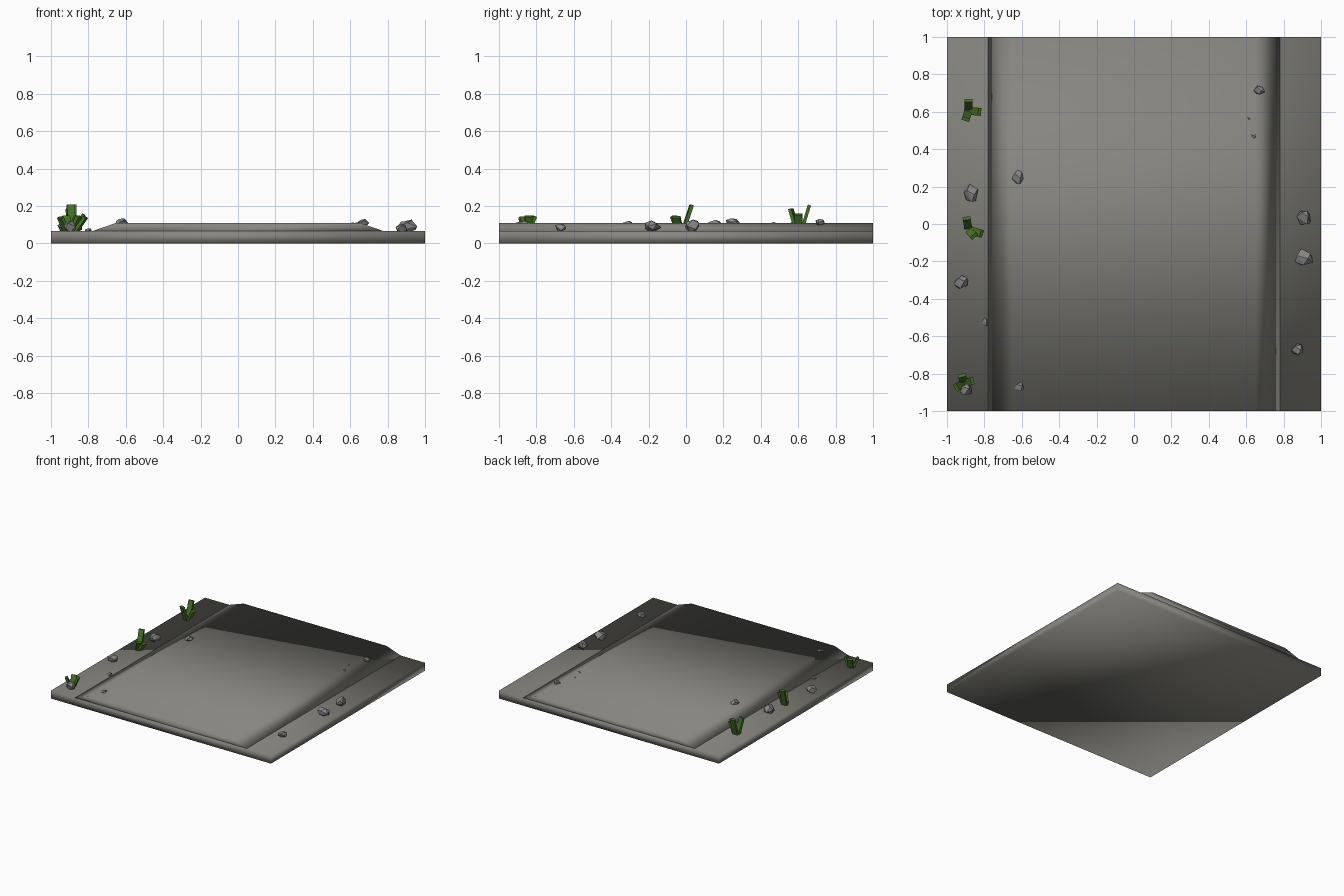
import bpy, bmesh, math, random
from mathutils import Vector

if "Cube" in bpy.data.objects:
    bpy.data.objects.remove(bpy.data.objects["Cube"])

random.seed(7)


def material(name, rgb):
    m = bpy.data.materials.new(name)
    m.diffuse_color = (*rgb, 1)
    m.use_nodes = True
    m.node_tree.nodes["Principled BSDF"].inputs["Base Color"].default_value = m.diffuse_color
    return m


STONE = material("stone", (0.24, 0.24, 0.24))
EARTH = material("earth", (0.24, 0.235, 0.21))
GREEN = material("green", (0.06, 0.17, 0.02))


def add_object(name, bm, mat, smooth=False):
    bmesh.ops.recalc_face_normals(bm, faces=bm.faces)
    for f in bm.faces:
        f.smooth = smooth
    me = bpy.data.meshes.new(name)
    bm.to_mesh(me)
    bm.free()
    me.materials.append(mat)
    ob = bpy.data.objects.new(name, me)
    bpy.context.collection.objects.link(ob)
    return ob


def extrude_profile(name, profile, mat):
    # x/z outline swept along the full depth of the tile
    bm = bmesh.new()
    face = bm.faces.new([bm.verts.new((x, -1, z)) for x, z in profile])
    ext = bmesh.ops.extrude_face_region(bm, geom=[face])
    # keep the starting cap so the block is closed
    moved = [v for v in ext["geom"] if isinstance(v, bmesh.types.BMVert)]
    bmesh.ops.translate(bm, verts=moved, vec=(0, 2, 0))
    if len(bm.faces) < len(profile) + 2:
        bmesh.ops.holes_fill(bm, edges=bm.edges[:])
    return add_object(name, bm, mat, smooth=True)


def rock(name, x, y, z0, z1, rx, ry):
    # irregular faceted stone: hull of jittered points on an ellipsoid
    bm = bmesh.new()
    n = 11
    for i in range(n):
        h = 1 - 2 * (i + 0.5) / n
        a = i * 2.4 + random.uniform(-0.4, 0.4)
        r = math.sqrt(1 - h * h) * random.uniform(0.9, 1.15)
        bm.verts.new((r * math.cos(a), r * math.sin(a), h))
    hull = bmesh.ops.convex_hull(bm, input=bm.verts[:])
    junk = [v for v in hull["geom_interior"] if isinstance(v, bmesh.types.BMVert)]
    bmesh.ops.delete(bm, geom=junk, context='VERTS')
    for v in bm.verts:
        v.co = (x + v.co.x * rx, y + v.co.y * ry,
                (z0 + z1) / 2 + v.co.z * (z1 - z0) / 2 * 1.1)
    add_object(name, bm, STONE)


def blade(bm, base, tip, w=0.021, t=0.009):
    # flat, square-ended blade leaning from base to tip
    base, tip = Vector(base), Vector(tip)
    axis = (tip - base).normalized()
    side = axis.cross(Vector((0, 0, 1))).normalized()
    out = side.cross(axis).normalized()
    bottom, top = [[bm.verts.new(p + side * w * i + out * t * j)
                    for i, j in ((-1, -1), (1, -1), (1, 1), (-1, 1))]
                   for p in (base, tip)]
    bm.faces.new(bottom)
    bm.faces.new(top)
    for i in range(4):
        k = (i + 1) % 4
        bm.faces.new((bottom[i], bottom[k], top[k], top[i]))


# ground slab and raised road bed
extrude_profile("ground_slab", [(-1, 0), (1, 0), (1, 0.065), (-1, 0.065)], EARTH)
extrude_profile("road_bed", [(-0.78, 0.065), (0.78, 0.065), (0.65, 0.11), (-0.65, 0.11)], EARTH)

# stones: x, y, bottom, top, half width, half depth
ROCKS = [
    (-0.87, 0.16, 0.06, 0.125, 0.042, 0.050),
    (-0.925, -0.31, 0.06, 0.120, 0.043, 0.038),
    (-0.797, -0.525, 0.06, 0.080, 0.021, 0.023),
    (-0.90, -0.885, 0.06, 0.120, 0.036, 0.034),
    (-0.62, 0.25, 0.09, 0.134, 0.031, 0.042),
    (-0.61, -0.87, 0.09, 0.122, 0.030, 0.026),
    (0.668, 0.715, 0.09, 0.130, 0.030, 0.029),
    (0.64, 0.47, 0.09, 0.114, 0.022, 0.016),
    (0.612, 0.565, 0.09, 0.112, 0.015, 0.018),
    (0.912, 0.035, 0.06, 0.127, 0.039, 0.042),
    (0.907, -0.18, 0.06, 0.122, 0.053, 0.045),
    (0.875, -0.67, 0.06, 0.105, 0.033, 0.032),
]
for i, r in enumerate(ROCKS):
    rock(f"stone_{i + 1}", *r)

# grass clumps: centre, then tip offsets (dx, dy) and tip height per blade
CLUMPS = [
    (-0.885, 0.605, [(0.00, 0.055, 0.205), (-0.015, -0.045, 0.185), (0.06, -0.005, 0.155)]),
    (-0.885, -0.03, [(-0.01, 0.06, 0.205), (0.07, -0.022, 0.14), (0.03, -0.035, 0.145)]),
    (-0.91, -0.85, [(-0.01, 0.04, 0.145), (-0.04, -0.025, 0.14), (0.045, 0.01, 0.145)]),
]
for i, (cx, cy, blades) in enumerate(CLUMPS):
    bm = bmesh.new()
    for dx, dy, z in blades:
        blade(bm, (cx + dx * 0.2, cy + dy * 0.2, 0.06), (cx + dx, cy + dy, z))
    add_object(f"grass_clump_{i + 1}", bm, GREEN)
